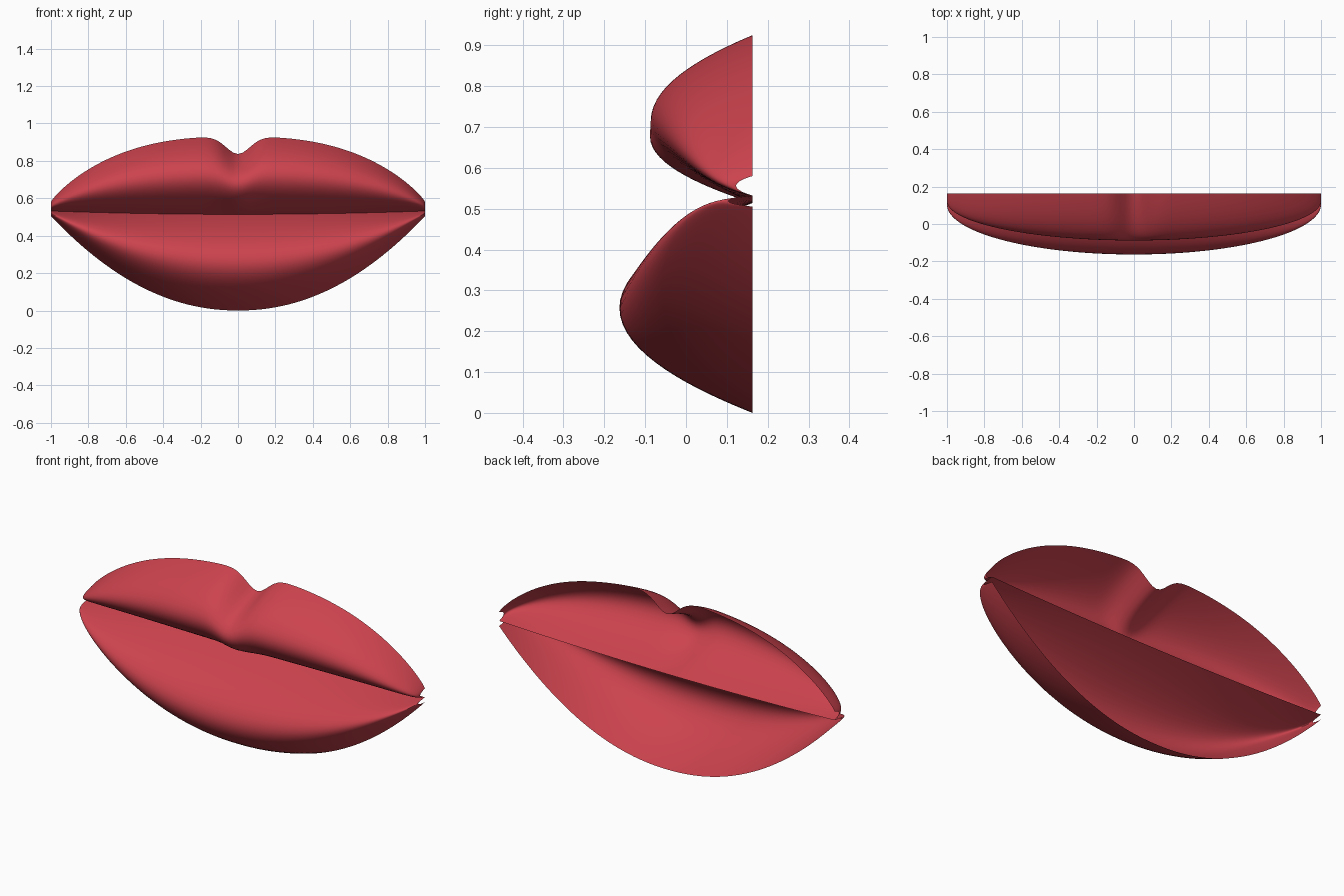
import bpy, bmesh, math

if "Cube" in bpy.data.objects:
    bpy.data.objects.remove(bpy.data.objects["Cube"])

BACK = 0.163          # flat plane where the open shells end
NX, NT = 128, 40      # columns across the mouth, rows around each lip

red = bpy.data.materials.new("lip_red")
red.diffuse_color = (0.6, 0.055, 0.075, 1)
red.use_nodes = True
red.node_tree.nodes["Principled BSDF"].inputs["Base Color"].default_value = red.diffuse_color


def mouth_z(x):
    return 0.514 + 0.018 * x * x


def upper_edge(x):
    # arched outline with the dip in the middle
    a = min(abs(x), 1.0)
    arch = 0.58 + 0.35 * (1 - a ** 2.6) ** 0.85
    return arch - 0.093 * math.exp(-(x / 0.09) ** 2)


def lower_edge(x):
    return 0.505 * abs(x) ** 2.1


def fullness(x, end):
    return end + (1 - end) * math.sqrt(max(0.0, 1 - x * x))


def make_lip(name, low, high, depth, end):
    # sweep a parabolic bulge across x between two edge curves
    bm = bmesh.new()
    rows = []
    for i in range(NX + 1):
        x = -math.cos(math.pi * i / NX)
        d = depth * fullness(x, end)
        col = []
        for j in range(NT + 1):
            t = (1 - math.cos(math.pi * j / NT)) / 2
            y = BACK - d * (1 - (2 * t - 1) ** 2)
            z = low(x) + (high(x) - low(x)) * t
            col.append(bm.verts.new((x, y, z)))
        rows.append(col)
    for a, b in zip(rows, rows[1:]):
        for j in range(NT):
            bm.faces.new((a[j], b[j], b[j + 1], a[j + 1])).smooth = True
    mesh = bpy.data.meshes.new(name)
    bm.to_mesh(mesh)
    bm.free()
    mesh.materials.append(red)
    ob = bpy.data.objects.new(name, mesh)
    bpy.context.collection.objects.link(ob)
    return ob


# the two lips, open at the back and at the corners
make_lip("upper_lip", mouth_z, upper_edge, 0.251, 0.16)
make_lip("lower_lip", lower_edge, mouth_z, 0.326, 0.18)
